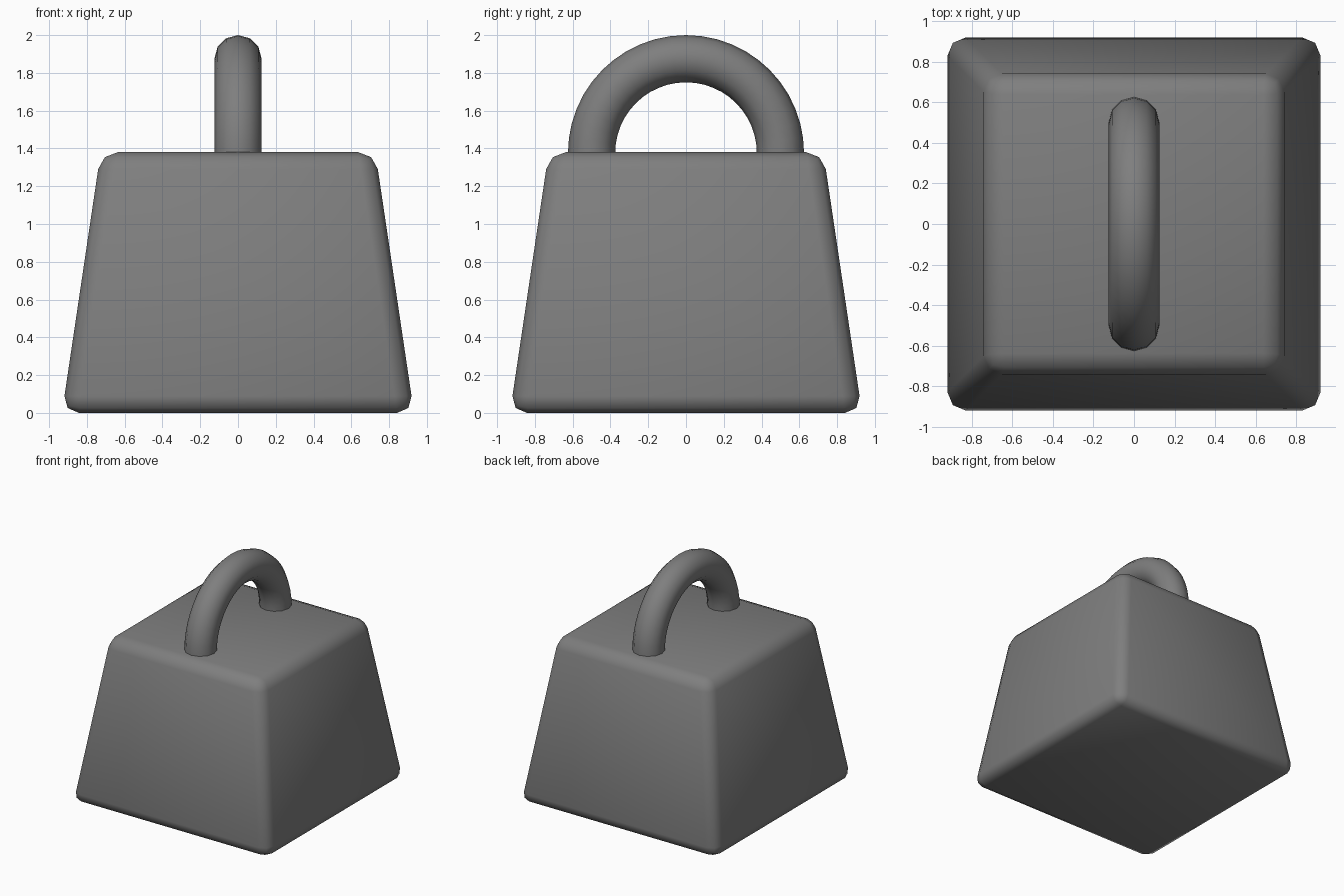
import bpy, bmesh
from math import pi, sqrt
from mathutils import Vector, Matrix

if "Cube" in bpy.data.objects:
    bpy.data.objects.remove(bpy.data.objects["Cube"])

BASE, TOP, HEIGHT = 0.932, 0.727, 1.38

# Dark iron grey
iron = bpy.data.materials.new("dark_iron")
iron.diffuse_color = (0.21, 0.21, 0.21, 1)
iron.use_nodes = True
iron.node_tree.nodes["Principled BSDF"].inputs["Base Color"].default_value = iron.diffuse_color


def finish(name, bm):
    bmesh.ops.recalc_face_normals(bm, faces=bm.faces)
    mesh = bpy.data.meshes.new(name)
    bm.to_mesh(mesh)
    bm.free()
    mesh.shade_smooth()
    mesh.materials.append(iron)
    obj = bpy.data.objects.new(name, mesh)
    bpy.context.collection.objects.link(obj)
    return obj


# Tapered square block with rounded edges
bm = bmesh.new()
bmesh.ops.create_cone(
    bm, cap_ends=True, segments=4, depth=HEIGHT,
    radius1=BASE * sqrt(2), radius2=TOP * sqrt(2),
    matrix=Matrix.Translation((0, 0, HEIGHT / 2)) @ Matrix.Rotation(pi / 4, 4, 'Z'))
body = finish("weight_body", bm)
bevel = body.modifiers.new("rounded_edges", 'BEVEL')
bevel.width = 0.09
bevel.segments = 2

# Half-ring handle: a circle swept over the top, feet sunk into the block
bm = bmesh.new()
centre = Vector((0, 0, 1.375))
ring = bmesh.ops.create_circle(
    bm, segments=12, radius=0.125,
    matrix=Matrix.Translation(centre + Vector((0, 0.5, 0))))
bmesh.ops.spin(bm, geom=ring["verts"] + list(bm.edges), cent=centre,
               axis=(1, 0, 0), angle=pi, steps=24)
ends = [e for e in bm.edges if e.is_boundary]
feet = bmesh.ops.extrude_edge_only(bm, edges=ends)["geom"]
for v in feet:
    if isinstance(v, bmesh.types.BMVert):
        v.co.z -= 0.06
bmesh.ops.holes_fill(bm, edges=[e for e in bm.edges if e.is_boundary], sides=12)
handle = finish("handle", bm)
